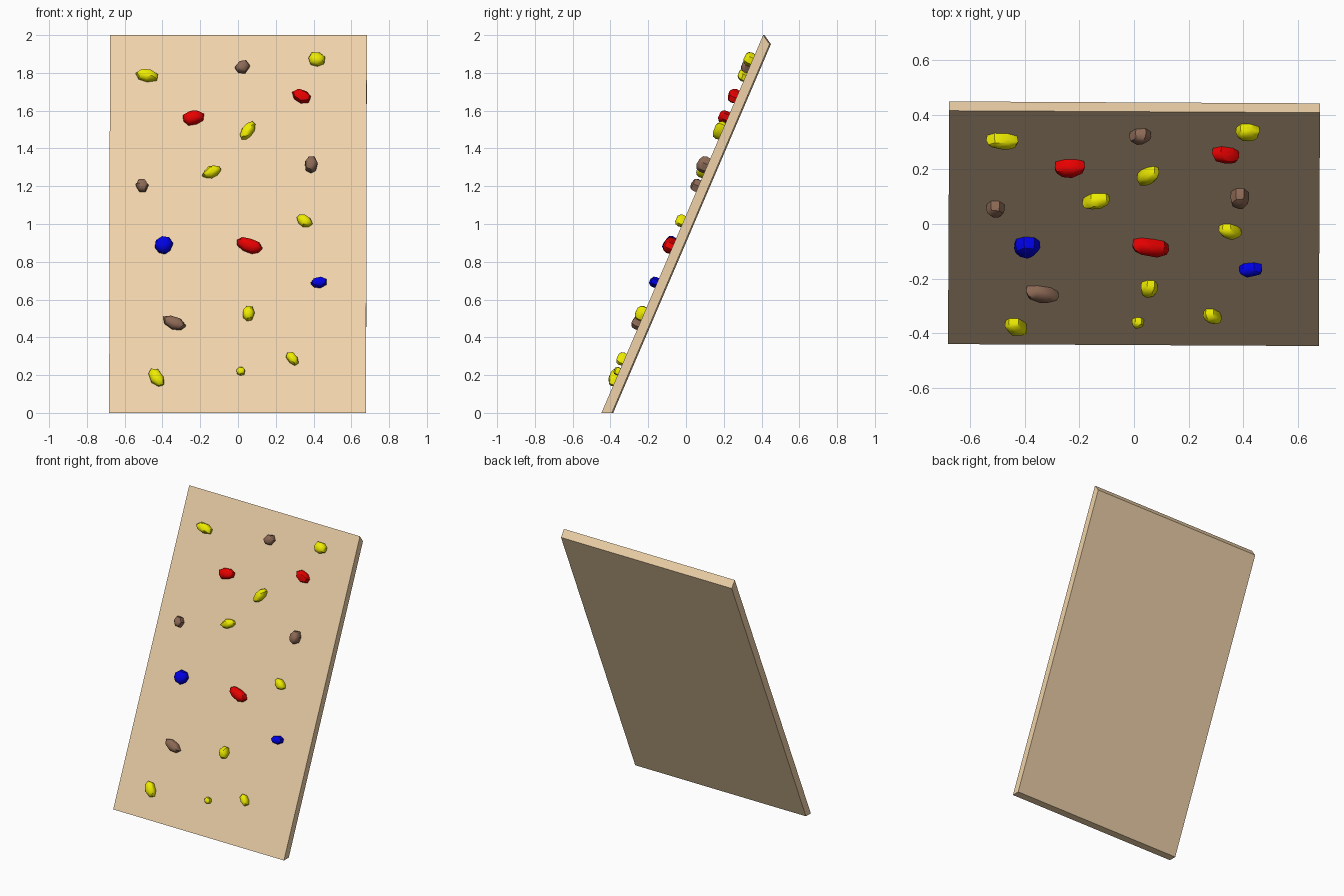
import bpy, bmesh, math, random
from mathutils import Matrix, Vector

if "Cube" in bpy.data.objects:
    bpy.data.objects.remove(bpy.data.objects["Cube"])

random.seed(4)
YAW = Matrix.Rotation(math.radians(-0.3), 4, 'Z')
FRONT0, FRONT1 = Vector((0, -0.444, 0)), Vector((0, 0.412, 2))
UP = (FRONT1 - FRONT0).normalized()
OUT = Vector((0, -UP.z, UP.y))


def material(name, rgb):
    m = bpy.data.materials.new(name)
    m.diffuse_color = (*rgb, 1)
    m.use_nodes = True
    m.node_tree.nodes["Principled BSDF"].inputs["Base Color"].default_value = m.diffuse_color
    return m


MATS = {
    'wood': material('wood', (0.87, 0.65, 0.40)),
    'yellow': material('yellow', (0.85, 0.83, 0.0)),
    'red': material('red', (0.80, 0.0, 0.0)),
    'blue': material('blue', (0.0, 0.0, 0.80)),
    'brown': material('brown', (0.26, 0.14, 0.09)),
}


def finish(bm, name, mat, smooth=None):
    bmesh.ops.recalc_face_normals(bm, faces=bm.faces[:])
    me = bpy.data.meshes.new(name)
    bm.to_mesh(me)
    bm.free()
    ob = bpy.data.objects.new(name, me)
    bpy.context.collection.objects.link(ob)
    me.materials.append(MATS[mat])
    if smooth:
        bpy.ops.object.select_all(action='DESELECT')
        ob.select_set(True)
        bpy.context.view_layer.objects.active = ob
        bpy.ops.object.shade_smooth_by_angle(angle=math.radians(smooth))
    return ob


# Leaning board: side profile extruded across x
bm = bmesh.new()
profile = [(-0.444, 0), (0.412, 2), (0.446, 1.952), (-0.389, 0)]
face = bm.faces.new([bm.verts.new((-0.68, y, z)) for y, z in profile])
ext = bmesh.ops.extrude_face_region(bm, geom=[face])
bmesh.ops.translate(bm, vec=(1.36, 0, 0),
                    verts=[v for v in ext['geom'] if isinstance(v, bmesh.types.BMVert)])
bm.transform(YAW)
finish(bm, 'climbing_board', 'wood')


# Faceted hold: three rings of an irregular outline, hulled
def hold(i, color, x, z, length, width, angle, height, sides):
    frame = Matrix((
        (1, 0, 0, x),
        (0, UP.y, OUT.y, 0),
        (0, UP.z, OUT.z, z),
        (0, 0, 0, 1)))
    t = (z - height * 0.5 * OUT.z) / 2
    base = FRONT0.lerp(FRONT1, t)
    frame.translation = Vector((x, base.y, base.z))
    place = YAW @ frame @ Matrix.Rotation(math.radians(angle), 4, 'Z')
    radii = [random.uniform(0.9, 1.08) for _ in range(sides)]
    bm = bmesh.new()
    for scale, level in ((0.92, -0.15), (1.0, 0.45), (0.86, 0.8), (0.5, 1.0)):
        for k in range(sides):
            a = math.tau * (k + 0.35) / sides
            r = radii[k] * scale
            h = level * height * (random.uniform(0.9, 1.05) if level > 0 else 1)
            bm.verts.new((math.cos(a) * r * length / 2, math.sin(a) * r * width / 2, h))
    hull = bmesh.ops.convex_hull(bm, input=bm.verts[:])
    loose = [v for v in bm.verts if not v.link_faces]
    bmesh.ops.delete(bm, geom=loose, context='VERTS')
    bm.transform(place)
    finish(bm, f'{color}_hold_{i}', color, 35)


# colour, x, z, length, width, tilt, height, outline sides
HOLDS = [
    ('yellow', -0.485, 1.79, 0.130, 0.070, -6, 0.045, 7),
    ('brown', 0.02, 1.835, 0.085, 0.070, 40, 0.045, 6),
    ('yellow', 0.415, 1.875, 0.095, 0.080, 0, 0.045, 7),
    ('red', 0.337, 1.68, 0.110, 0.070, -18, 0.048, 7),
    ('red', -0.238, 1.567, 0.120, 0.080, 8, 0.050, 8),
    ('yellow', 0.05, 1.495, 0.115, 0.060, 58, 0.045, 9),
    ('yellow', -0.14, 1.28, 0.105, 0.060, 28, 0.045, 9),
    ('brown', 0.387, 1.318, 0.098, 0.070, 95, 0.055, 7),
    ('brown', -0.508, 1.208, 0.080, 0.068, 100, 0.045, 6),
    ('yellow', 0.35, 1.02, 0.095, 0.062, -32, 0.040, 8),
    ('red', 0.06, 0.89, 0.142, 0.075, -22, 0.050, 9),
    ('blue', -0.394, 0.89, 0.098, 0.095, 40, 0.055, 8),
    ('blue', 0.43, 0.693, 0.088, 0.056, 10, 0.040, 7),
    ('brown', -0.338, 0.48, 0.132, 0.068, -26, 0.045, 7),
    ('yellow', 0.056, 0.53, 0.088, 0.062, 86, 0.045, 7),
    ('yellow', 0.29, 0.29, 0.085, 0.055, -48, 0.040, 7),
    ('yellow', 0.017, 0.222, 0.050, 0.045, -10, 0.030, 7),
    ('yellow', -0.43, 0.19, 0.122, 0.070, -56, 0.042, 7),
]
for i, h in enumerate(HOLDS, 1):
    hold(i, *h)
